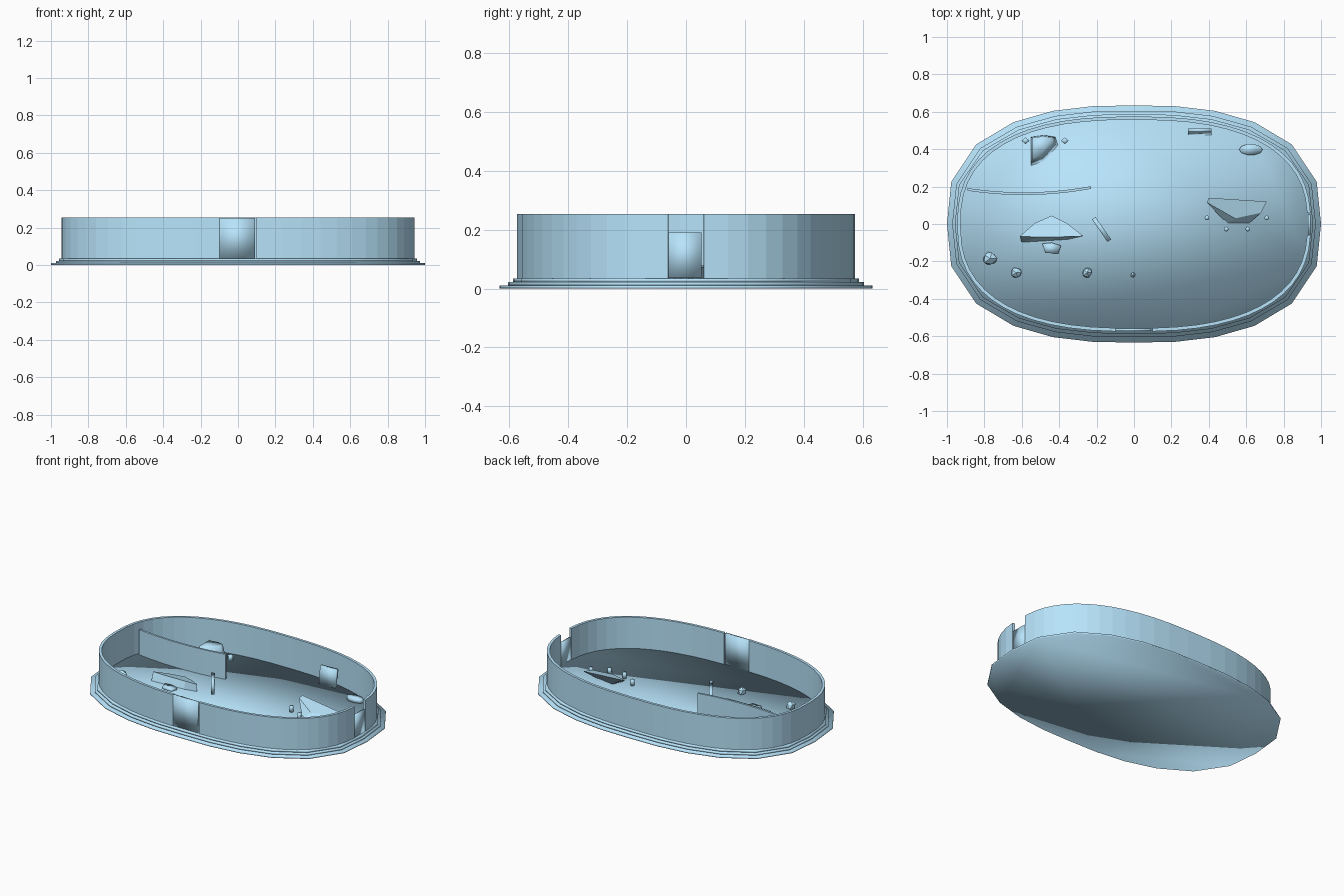
import bpy, bmesh, math, random

if "Cube" in bpy.data.objects:
    bpy.data.objects.remove(bpy.data.objects["Cube"])
random.seed(3)
FLOOR = 0.035
P, G = math.pi, 0.06

blue = bpy.data.materials.new("sky_blue")
blue.diffuse_color = (0.48, 0.78, 0.97, 1)
blue.use_nodes = True
blue.node_tree.nodes["Principled BSDF"].inputs["Base Color"].default_value = blue.diffuse_color


def make(name, verts, faces, smooth=False):
    me = bpy.data.meshes.new(name)
    me.from_pydata(verts, [], faces)
    bm = bmesh.new()
    bm.from_mesh(me)
    bmesh.ops.recalc_face_normals(bm, faces=bm.faces)
    bm.to_mesh(me)
    bm.free()
    me.materials.append(blue)
    me.polygons.foreach_set("use_smooth", [smooth] * len(me.polygons))
    ob = bpy.data.objects.new(name, me)
    bpy.context.collection.objects.link(ob)
    return ob


def loft(name, low, high, smooth=False):
    """Solid between two outlines of 3D points with equal counts."""
    n = len(low)
    faces = [tuple(range(n)), tuple(range(n, 2 * n))]
    faces += [(i, (i + 1) % n, n + (i + 1) % n, n + i) for i in range(n)]
    return make(name, low + high, faces, smooth)


def prism(name, pts, z0, z1, top=None, smooth=False):
    return loft(name, [(x, y, z0) for x, y in pts], [(x, y, z1) for x, y in (top or pts)], smooth)


def oval(a, b, t, n=2.5):
    c, s = math.cos(t), math.sin(t)
    return (a * math.copysign(abs(c) ** (2 / n), c), b * math.copysign(abs(s) ** (2 / n), s))


def strip(name, outer, inner, z0, z1, smooth=False):
    """Upright panel between an outer and an inner line."""
    n = len(outer)
    v = []
    for (x, y), (u, w) in zip(outer, inner):
        v += [(x, y, z0), (x, y, z1), (u, w, z1), (u, w, z0)]
    f = [(0, 1, 2, 3), tuple(4 * n - 4 + k for k in range(4))]
    for i in range(n - 1):
        f += [(4 * i + k, 4 * i + (k + 1) % 4, 4 * i + 4 + (k + 1) % 4, 4 * i + 4 + k) for k in range(4)]
    return make(name, v, f, smooth)


def wall(name, t0, t1, a=0.945, b=0.575, th=0.018, seg=13):
    ts = [t0 + (t1 - t0) * i / seg for i in range(seg + 1)]
    strip(name, [oval(a, b, t) for t in ts], [oval(a - th, b - th, t) for t in ts], 0.03, 0.253)


def disc(name, x, y, rx, ry, z0, z1, n=8):
    prism(name, [(x + rx * math.cos(2 * P * i / n), y + ry * math.sin(2 * P * i / n)) for i in range(n)],
          z0, z1, smooth=True)


# Stepped low-poly base, softly shaded
quarter = [(0.995, 0), (0.972, 0.225), (0.84, 0.425), (0.64, 0.545), (0.43, 0.605), (0.22, 0.63)]
half = quarter + [(0, 0.634)] + [(-x, y) for x, y in quarter[:0:-1]]
ring = [(x / 0.995, y) for x, y in half + [(-x, -y) for x, y in half]]
for i, (s, r, z0, z1) in enumerate([(1, 1, 0, 0.011), (0.972, 0.955, 0.011, 0.022), (0.958, 0.926, 0.022, FLOOR)]):
    prism(f"base_step_{i + 1}", [(x * s, y * r) for x, y in ring], z0, z1, smooth=True)

# Perimeter wall with a right and a front doorway
wall("wall_long", G, 1.5 * P - G, seg=40)
wall("wall_front_right", 1.5 * P + G, 2 * P - G)

# Gates: flat boxes with soft shading
strip("front_gate", [(-0.1, -0.573), (0.09, -0.573)], [(-0.1, -0.56), (0.09, -0.56)], 0.036, 0.252, True)
strip("side_gate", [(0.943, -0.059), (0.943, 0.052)], [(0.93, -0.059), (0.93, 0.052)], 0.036, 0.19, True)

# Curved inner partition
line = []
for i in range(17):
    u = i / 16
    line.append((-0.89 + 0.66 * u, 0.185 + 0.01 * u - 0.11 * u * (1 - u)))
strip("partition", [(x, y + 0.007) for x, y in line], [(x, y - 0.007) for x, y in line], 0.03, 0.21)

# Raised fan-shaped ledge and its step
fan = [(-0.61, -0.065), (-0.53, 0.005), (-0.44, 0.045), (-0.36, 0.005), (-0.27, -0.065)]
loft("ledge",
     [(x, y, 0.03) for x, y in fan] + [(-0.36, -0.085, 0.03), (-0.6, -0.1, 0.03)],
     [(x, y, 0.085 - 0.3 * (y + 0.065)) for x, y in fan] + [(-0.36, -0.068, 0.085), (-0.52, -0.07, 0.085)])
prism("ledge_step", [(-0.49, -0.105), (-0.475, -0.155), (-0.405, -0.158), (-0.39, -0.115), (-0.44, -0.1)],
      0.03, 0.05, smooth=True)

# Angled standing slab
prism("angled_slab", [(-0.225, 0.025), (-0.205, 0.037), (-0.122, -0.083), (-0.142, -0.095)], 0.06, 0.145, smooth=True)

# Flared table with four stools
loft("table",
     [(0.48, 0.02, 0.03), (0.50, 0.0, 0.03), (0.61, 0.0, 0.03), (0.63, 0.07, 0.03), (0.51, 0.09, 0.03)],
     [(0.39, 0.115, 0.1), (0.54, 0.03, 0.07), (0.68, 0.06, 0.075), (0.71, 0.12, 0.08), (0.40, 0.14, 0.11)])
for i, (x, y) in enumerate([(0.39, 0.033), (0.71, 0.033), (0.493, -0.027), (0.608, -0.027)]):
    disc(f"stool_{i + 1}", x, y, 0.013, 0.013, 0.035, 0.075)

# Back corner: leaning slab and low round block
prism("leaning_slab", [(0.29, 0.475), (0.415, 0.475), (0.415, 0.495), (0.29, 0.495)], 0.03, 0.155,
      [(0.29, 0.492), (0.415, 0.492), (0.415, 0.51), (0.29, 0.51)], True)
disc("round_block", 0.625, 0.398, 0.063, 0.03, 0.03, 0.062, 10)

# Large faceted seat and its two side blocks
prism("seat_rock", [(-0.55, 0.31), (-0.48, 0.335), (-0.405, 0.42), (-0.42, 0.465), (-0.48, 0.475), (-0.55, 0.465)],
      0.03, 0.12, [(-0.545, 0.35), (-0.5, 0.37), (-0.44, 0.43), (-0.44, 0.46), (-0.48, 0.47), (-0.545, 0.46)], True)
for side, x in (("left", -0.58), ("right", -0.37)):
    disc(f"seat_block_{side}", x, 0.445, 0.021, 0.018, 0.03, 0.07, 4)

# Loose rocks along the front
for i, (x, y, r) in enumerate([(-0.77, -0.185, 0.043), (-0.63, -0.26, 0.033), (-0.25, -0.26, 0.03), (-0.005, -0.273, 0.016)]):
    bpy.ops.mesh.primitive_ico_sphere_add(subdivisions=1, radius=r, location=(x, y, FLOOR + r * 0.6))
    ob = bpy.context.object
    ob.name = f"rock_{i + 1}"
    ob.data.materials.append(blue)
    for v in ob.data.vertices:
        v.co *= random.uniform(0.8, 1.05)
